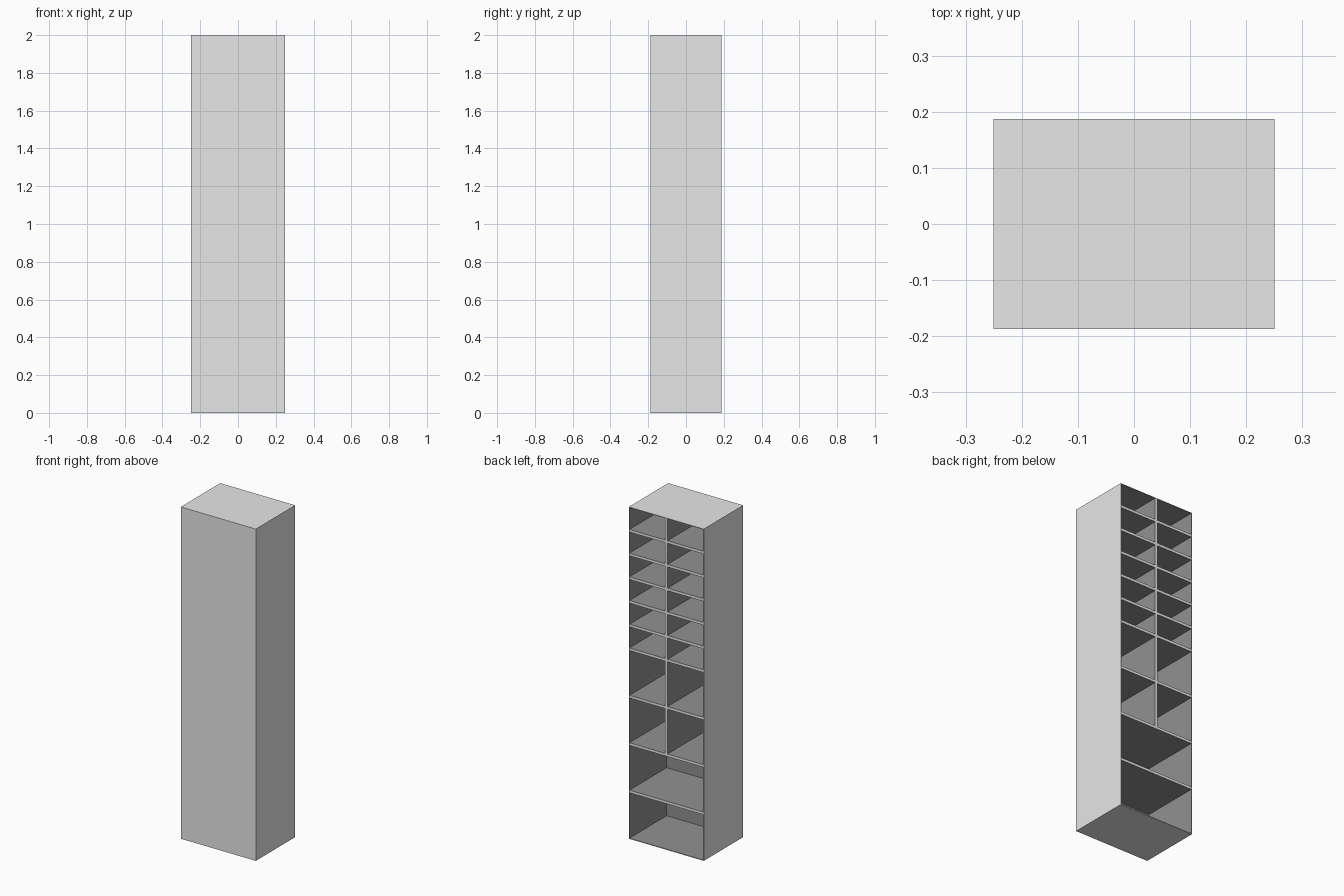
import bpy

if "Cube" in bpy.data.objects:
    bpy.data.objects.remove(bpy.data.objects["Cube"])

W, D, H = 0.5, 0.375, 2.0
SHELL = 0.004      # thin outer casing
FRONT = 0.02       # thicker front panel
BOARD = 0.016      # shelves and divider
UNIT = H / 14      # height of one small row


def material(name, value):
    mat = bpy.data.materials.new(name)
    mat.diffuse_color = (value, value, value, 1)
    mat.use_nodes = True
    mat.node_tree.nodes["Principled BSDF"].inputs["Base Color"].default_value = mat.diffuse_color
    return mat


light = material("light grey", 0.8)
dark = material("dark grey", 0.285)
hw, hd = W / 2, D / 2


def box(name, x, y, z):
    """Box from (min, max) ranges; faces on the outer hull are light, others dark."""
    bpy.ops.mesh.primitive_cube_add(
        size=1, location=[(a + b) / 2 for a, b in (x, y, z)])
    ob = bpy.context.object
    ob.name = name
    ob.scale = [b - a for a, b in (x, y, z)]
    bpy.ops.object.transform_apply(location=True, rotation=False, scale=True)
    ob.data.materials.append(light)
    ob.data.materials.append(dark)
    for f in ob.data.polygons:
        c = f.center
        outside = (abs(c.x) > hw - 1e-4 or abs(c.y) > hd - 1e-4
                   or c.z < 1e-4 or c.z > H - 1e-4)
        f.material_index = 0 if outside else 1
    return ob


inner_x = (-hw + SHELL, hw - SHELL)
inner_y = (-hd + FRONT, hd)

# Outer casing, open towards +y
box("front_panel", (-hw, hw), (-hd, -hd + FRONT), (0, H))
box("left_side", (-hw, -hw + SHELL), inner_y, (0, H))
box("right_side", (hw - SHELL, hw), inner_y, (0, H))
box("base_panel", inner_x, inner_y, (0, SHELL))
box("top_panel", inner_x, inner_y, (H - SHELL, H))

# Shelves: four tall rows below, six short rows above
levels = [2 * UNIT, 4 * UNIT, 6 * UNIT] + [n * UNIT for n in range(8, 14)]
for z in levels:
    box("shelf", inner_x, inner_y, (z - BOARD / 2, z + BOARD / 2))

# Centre dividers between shelves, above the two lowest rows
tops = levels[2:] + [H - SHELL + BOARD / 2]
for low, high in zip(levels[1:], tops):
    box("divider", (-BOARD / 2, BOARD / 2), inner_y,
        (low + BOARD / 2, high - BOARD / 2))
